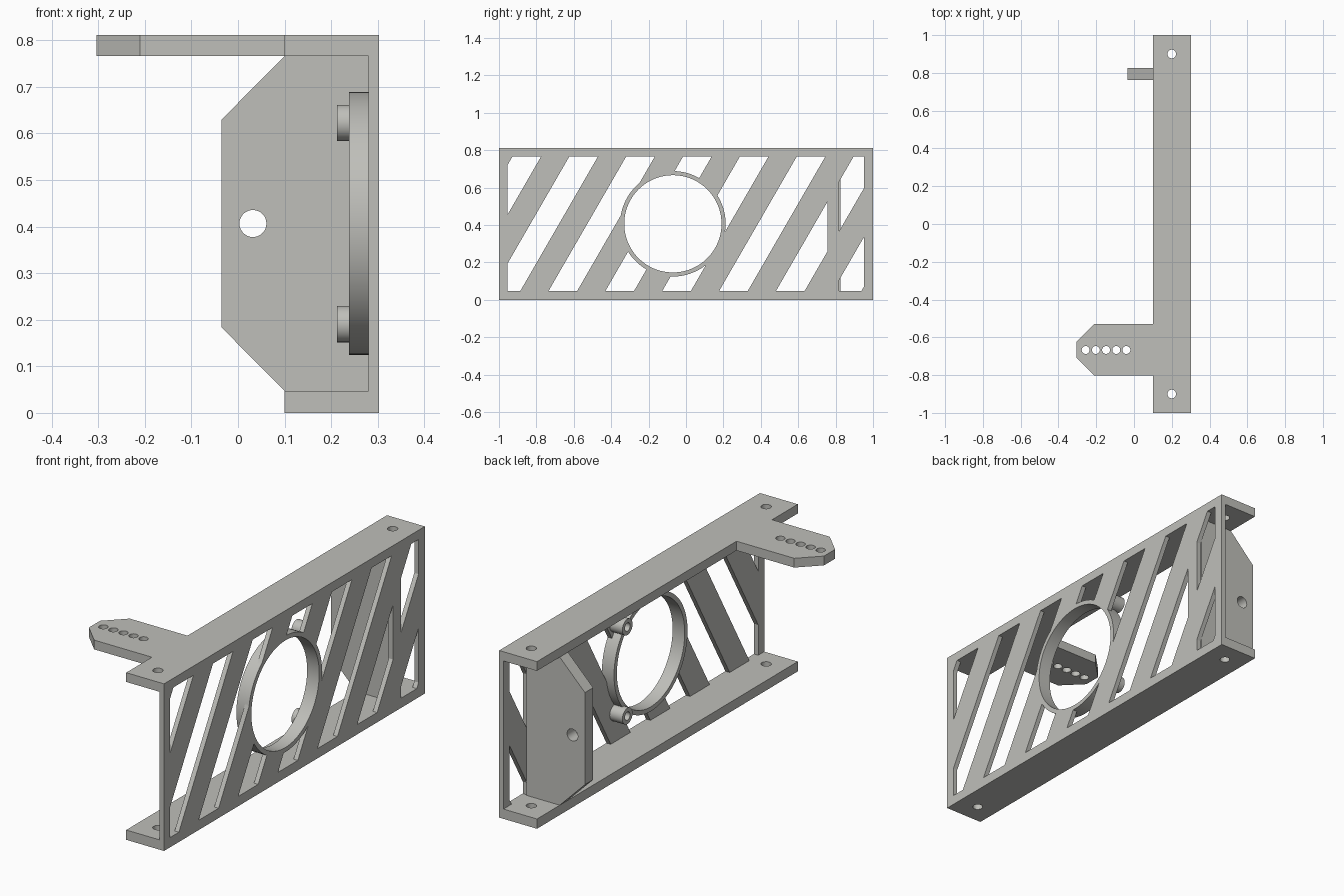
import bpy, bmesh, math

if "Cube" in bpy.data.objects:
    bpy.data.objects.remove(bpy.data.objects["Cube"])

grey = bpy.data.materials.new("light_grey")
grey.diffuse_color = (0.52, 0.52, 0.49, 1)
grey.use_nodes = True
grey.node_tree.nodes["Principled BSDF"].inputs["Base Color"].default_value = grey.diffuse_color

# Main dimensions
X_IN, X_OUT, X_LIP = 0.280, 0.303, 0.100   # plate back, plate front, flange lip
H, Z0, Z1 = 0.811, 0.0475, 0.766           # height, inner faces of the flanges
RING_Y, RING_Z, R_OUT, R_IN = -0.07, 0.4065, 0.282, 0.26


def circle(u, v, r, n=32):
    return [(u + r * math.cos(2 * math.pi * i / n), v + r * math.sin(2 * math.pi * i / n))
            for i in range(n)]


def rect(u0, u1, v0, v1):
    return [(u0, v0), (u1, v0), (u1, v1), (u0, v1)]


def prism(name, outlines, axis, a, b):
    """Extrude one or more 2D outlines along an axis from a to b."""
    place = {"x": lambda u, v, w: (w, u, v),
             "y": lambda u, v, w: (u, w, v),
             "z": lambda u, v, w: (u, v, w)}[axis]
    bm = bmesh.new()
    for pts in outlines:
        lo = [bm.verts.new(place(u, v, a)) for u, v in pts]
        hi = [bm.verts.new(place(u, v, b)) for u, v in pts]
        bm.faces.new(lo)
        bm.faces.new(hi)
        for i in range(len(pts)):
            j = (i + 1) % len(pts)
            bm.faces.new((lo[i], lo[j], hi[j], hi[i]))
    bmesh.ops.recalc_face_normals(bm, faces=bm.faces)
    me = bpy.data.meshes.new(name)
    bm.to_mesh(me)
    bm.free()
    me.materials.append(grey)
    ob = bpy.data.objects.new(name, me)
    bpy.context.collection.objects.link(ob)
    return ob


def cut(ob, cutter):
    """Subtract the cutter and throw it away."""
    mod = ob.modifiers.new("cut", "BOOLEAN")
    mod.operation, mod.solver, mod.object = "DIFFERENCE", "EXACT", cutter
    bpy.context.view_layer.update()
    me = bpy.data.meshes.new_from_object(ob.evaluated_get(bpy.context.evaluated_depsgraph_get()))
    ob.modifiers.clear()
    ob.data = me
    bpy.data.objects.remove(cutter)
    return ob


def clip(pts, u, keep):
    """Keep the part of a convex outline on one side of the line at u."""
    out = []
    for (u0, v0), (u1, v1) in zip(pts, pts[1:] + pts[:1]):
        in0, in1 = (u0 - u) * keep > 0, (u1 - u) * keep > 0
        if in0:
            out.append((u0, v0))
        if in0 != in1:
            out.append((u, v0 + (v1 - v0) * (u - u0) / (u1 - u0)))
    return out


# Slanted slots, clipped to the wide and the narrow window
slots = []
lean = (Z1 - Z0) * math.tan(math.radians(30))
for k in range(8):
    left = -0.928 + 0.304 * k
    right = left + 0.153
    shape = [(left - lean, Z0), (right - lean, Z0), (right, Z1), (left, Z1)]
    for lo, hi in ((-0.954, 0.756), (0.819, 0.952)):
        part = clip(shape, lo, 1)
        part = clip(part, hi, -1) if part else part
        if len(part) > 2:
            slots.append(part)
slot_cutter = prism("slot_cutter", slots, "x", X_IN - 0.05, X_OUT + 0.05)
cut(slot_cutter, prism("disc", [circle(RING_Y, RING_Z, R_OUT, 96)], "x", 0.1, 0.5))

# Slotted face plate with the round opening
plate = prism("face_plate", [rect(-1, 1, 0, H)], "x", X_IN, X_OUT)
cut(plate, slot_cutter)
cut(plate, prism("bore", [circle(RING_Y, RING_Z, R_IN, 96)], "x", 0.1, 0.5))

# Raised ring behind the opening
ring = prism("ring", [circle(RING_Y, RING_Z, R_OUT, 96)], "x", 0.238, X_IN)
cut(ring, prism("bore", [circle(RING_Y, RING_Z, R_IN, 96)], "x", 0.1, 0.5))

# Two hollow screw bosses beside the ring
bosses = []
for name, s in (("upper_boss", 1), ("lower_boss", -1)):
    y, z = RING_Y + 0.216, RING_Z + s * 0.216
    boss = prism(name, [circle(y, z, 0.039)], "x", 0.212, X_IN)
    bosses.append(cut(boss, prism("hole", [circle(y, z, 0.02)], "x", 0.1, X_IN - 0.005)))

# Bottom flange, and top flange with its pointed tab
mount_holes = [circle(0.2, y, 0.023) for y in (-0.9, 0.9)]
tab_holes = [circle(-0.256 + 0.054 * i, -0.667, 0.021) for i in range(5)]
bottom = prism("bottom_flange", [rect(X_LIP, X_IN, -1, 1)], "z", 0, Z0)
cut(bottom, prism("holes", mount_holes, "z", -0.1, 0.2))
tab = [(X_LIP, -0.803), (-0.21, -0.803), (-0.304, -0.709),
       (-0.304, -0.624), (-0.21, -0.53), (X_LIP, -0.53)]
top = prism("top_flange", [[(X_LIP, 1), (X_IN, 1), (X_IN, -1), (X_LIP, -1)] + tab], "z", Z1, H)
cut(top, prism("holes", mount_holes + tab_holes, "z", 0.6, 1))

# Upright rib with chamfered corners and a pivot hole
rib = prism("side_rib", [[(X_IN, Z0), (X_LIP, Z0), (-0.035, 0.183),
                          (-0.035, 0.63), (X_LIP, Z1), (X_IN, Z1)]], "y", 0.762, 0.825)
cut(rib, prism("hole", [circle(0.032, RING_Z, 0.029)], "y", 0.6, 1))

# Smooth the round walls, keep the edges sharp
for ob in [plate, ring, bottom, top, rib] + bosses:
    bpy.ops.object.select_all(action="DESELECT")
    ob.select_set(True)
    bpy.context.view_layer.objects.active = ob
    bpy.ops.object.shade_smooth_by_angle(angle=math.radians(25))
